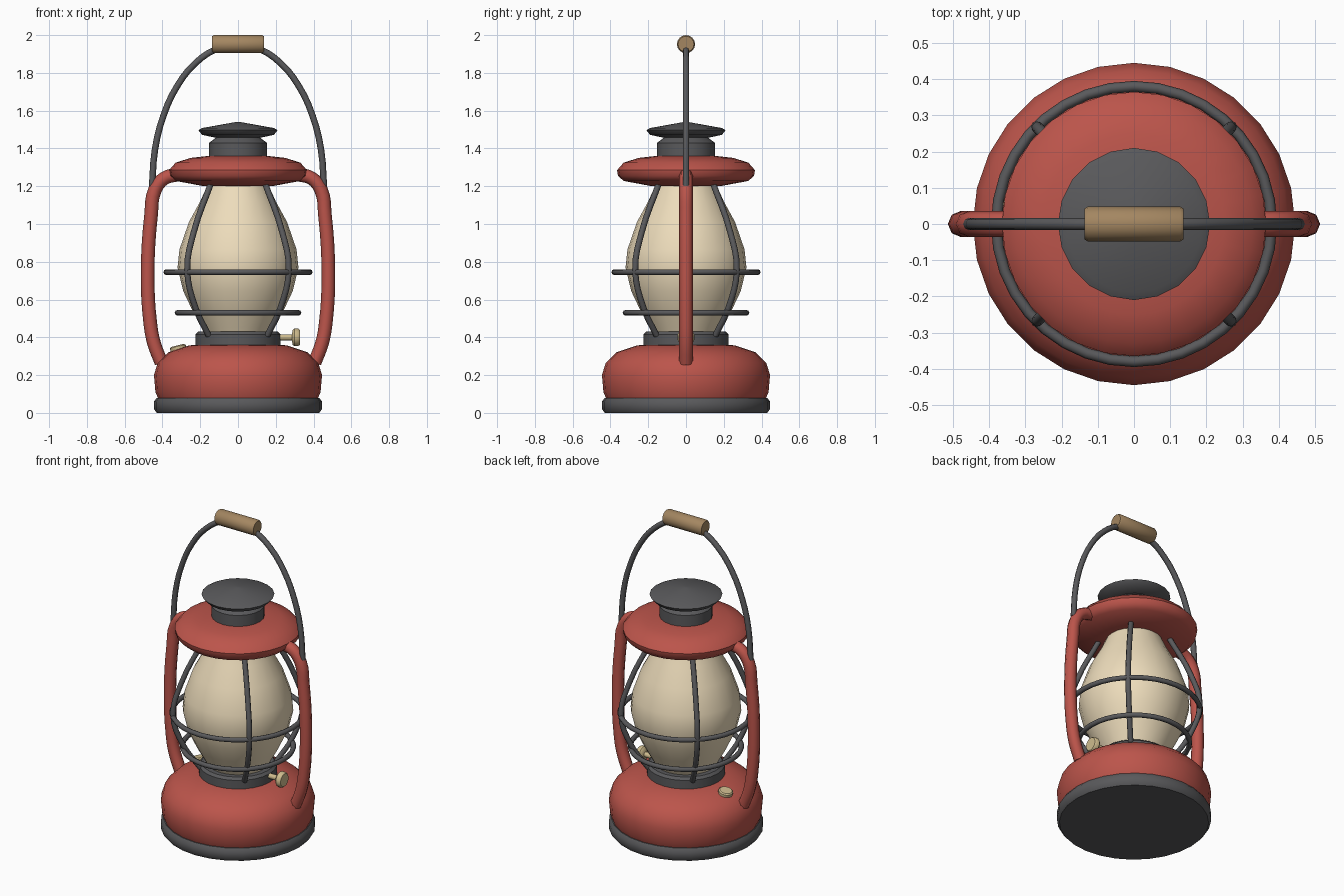
import bpy, bmesh, math
from mathutils import Vector

if "Cube" in bpy.data.objects:
    bpy.data.objects.remove(bpy.data.objects["Cube"])


def material(name, rgb):
    m = bpy.data.materials.new(name)
    m.diffuse_color = (*rgb, 1)
    m.use_nodes = True
    m.node_tree.nodes["Principled BSDF"].inputs["Base Color"].default_value = m.diffuse_color
    return m


RED = material("red_paint", (0.50, 0.09, 0.07))
IRON = material("dark_iron", (0.10, 0.10, 0.105))
GLASS = material("cream_glass", (0.85, 0.72, 0.50))
WOOD = material("wood", (0.37, 0.24, 0.12))
BRASS = material("brass", (0.62, 0.50, 0.27))


def finish(ob, mat, angle=40):
    ob.data.materials.clear()
    ob.data.materials.append(mat)
    bpy.ops.object.select_all(action='DESELECT')
    ob.select_set(True)
    bpy.context.view_layer.objects.active = ob
    bpy.ops.object.shade_smooth_by_angle(angle=math.radians(angle))
    return ob


def lathe(name, profile, sides, mat, loc=(0, 0, 0), axis=(0, 0, 1), angle=40):
    """Closed solid turned from (radius, height) points listed bottom to top."""
    bm = bmesh.new()
    rings = []
    for r, z in profile:
        rings.append([bm.verts.new((r * math.cos(math.tau * i / sides),
                                    r * math.sin(math.tau * i / sides), z))
                      for i in range(sides)])
    for a, b in zip(rings, rings[1:]):
        for i in range(sides):
            j = (i + 1) % sides
            bm.faces.new((a[i], a[j], b[j], b[i]))
    bm.faces.new(rings[0][::-1])
    bm.faces.new(rings[-1])
    me = bpy.data.meshes.new(name)
    bm.to_mesh(me)
    bm.free()
    ob = bpy.data.objects.new(name, me)
    bpy.context.collection.objects.link(ob)
    ob.location = loc
    ob.rotation_euler = Vector((0, 0, 1)).rotation_difference(Vector(axis)).to_euler()
    return finish(ob, mat, angle)


def tube(name, points, radius, mat, steps=4):
    """Round bar swept along a smooth path."""
    cu = bpy.data.curves.new(name, 'CURVE')
    cu.dimensions = '3D'
    cu.bevel_depth = radius
    cu.bevel_resolution = 2
    cu.resolution_u = steps
    cu.use_fill_caps = True
    sp = cu.splines.new('BEZIER')
    sp.bezier_points.add(len(points) - 1)
    for bp, p in zip(sp.bezier_points, points):
        bp.co = p
        bp.handle_left_type = bp.handle_right_type = 'AUTO'
    ob = bpy.data.objects.new(name, cu)
    bpy.context.collection.objects.link(ob)
    bpy.ops.object.select_all(action='DESELECT')
    ob.select_set(True)
    bpy.context.view_layer.objects.active = ob
    bpy.ops.object.convert(target='MESH')
    return finish(bpy.context.object, mat, 50)


# Base, fuel tank and burner collar
lathe("base_ring", [(0.43, 0), (0.445, 0.02), (0.445, 0.06), (0.43, 0.08)], 28, IRON)
lathe("fuel_tank", [(0.42, 0.07), (0.437, 0.11), (0.445, 0.20), (0.425, 0.265),
                    (0.37, 0.32), (0.26, 0.357), (0.18, 0.365)], 28, RED)
lathe("burner_collar", [(0.225, 0.34), (0.225, 0.415), (0.21, 0.43)], 24, IRON)

# Glass globe
lathe("glass_globe", [(0.17, 0.41), (0.19, 0.45), (0.24, 0.54), (0.29, 0.645),
                      (0.32, 0.77), (0.31, 0.865), (0.26, 1.01), (0.20, 1.12),
                      (0.155, 1.22)], 24, GLASS)

# Roof, chimney and hat
lathe("roof", [(0.18, 1.20), (0.33, 1.228), (0.36, 1.255), (0.365, 1.285),
               (0.33, 1.325), (0.25, 1.35), (0.16, 1.36)], 28, RED, angle=50)
lathe("chimney", [(0.153, 1.34), (0.153, 1.43), (0.12, 1.455), (0.10, 1.47)], 20, IRON)
lathe("chimney_hat", [(0.11, 1.455), (0.19, 1.472), (0.21, 1.497), (0.19, 1.508),
                      (0.012, 1.54)], 20, IRON)

# Side tubes, mirrored left and right
side_path = [(0.32, 1.262), (0.39, 1.242), (0.44, 1.18), (0.46, 1.05), (0.478, 0.75),
             (0.465, 0.48), (0.445, 0.37), (0.405, 0.265)]
for s, side in ((-1, "left"), (1, "right")):
    tube(f"side_tube_{side}", [(s * x, 0, z) for x, z in side_path], 0.036, RED)

# Wire cage: two hoops and four bent uprights
for name, r, z in (("upper_hoop", 0.38, 0.745), ("lower_hoop", 0.32, 0.53)):
    bpy.ops.mesh.primitive_torus_add(major_radius=r, minor_radius=0.015, major_segments=36,
                                     minor_segments=8, location=(0, 0, z))
    bpy.context.object.name = name
    finish(bpy.context.object, IRON, 60)
wire_path = [(0.22, 0.41), (0.32, 0.56), (0.38, 0.76), (0.33, 0.96), (0.20, 1.22)]
for k in range(4):
    a = math.radians(45 + 90 * k)
    tube(f"cage_wire_{k + 1}", [(r * math.cos(a), r * math.sin(a), z) for r, z in wire_path],
         0.016, IRON)

# Bail handle and wooden grip
tube("bail_handle", [(0.455 * math.cos(math.pi * i / 12), 0,
                      1.2 + 0.75 * math.sin(math.pi * i / 12)) for i in range(13)],
     0.017, IRON, 3)
lathe("wooden_grip", [(0.042, -0.137), (0.048, -0.128), (0.048, 0.128), (0.042, 0.137)],
      16, WOOD, (0, 0, 1.952), (1, 0, 0))

# Wick knob and filler cap
lathe("wick_knob", [(0.016, 0.18), (0.016, 0.285), (0.04, 0.29), (0.047, 0.298),
                    (0.047, 0.318), (0.04, 0.327)], 14, BRASS, (0, 0, 0.40), (1, 0, 0))
lathe("filler_cap", [(0.043, -0.04), (0.043, 0.016), (0.036, 0.022)], 14, BRASS,
      (-0.315, 0.055, 0.335), (-0.25, 0.04, 1))
